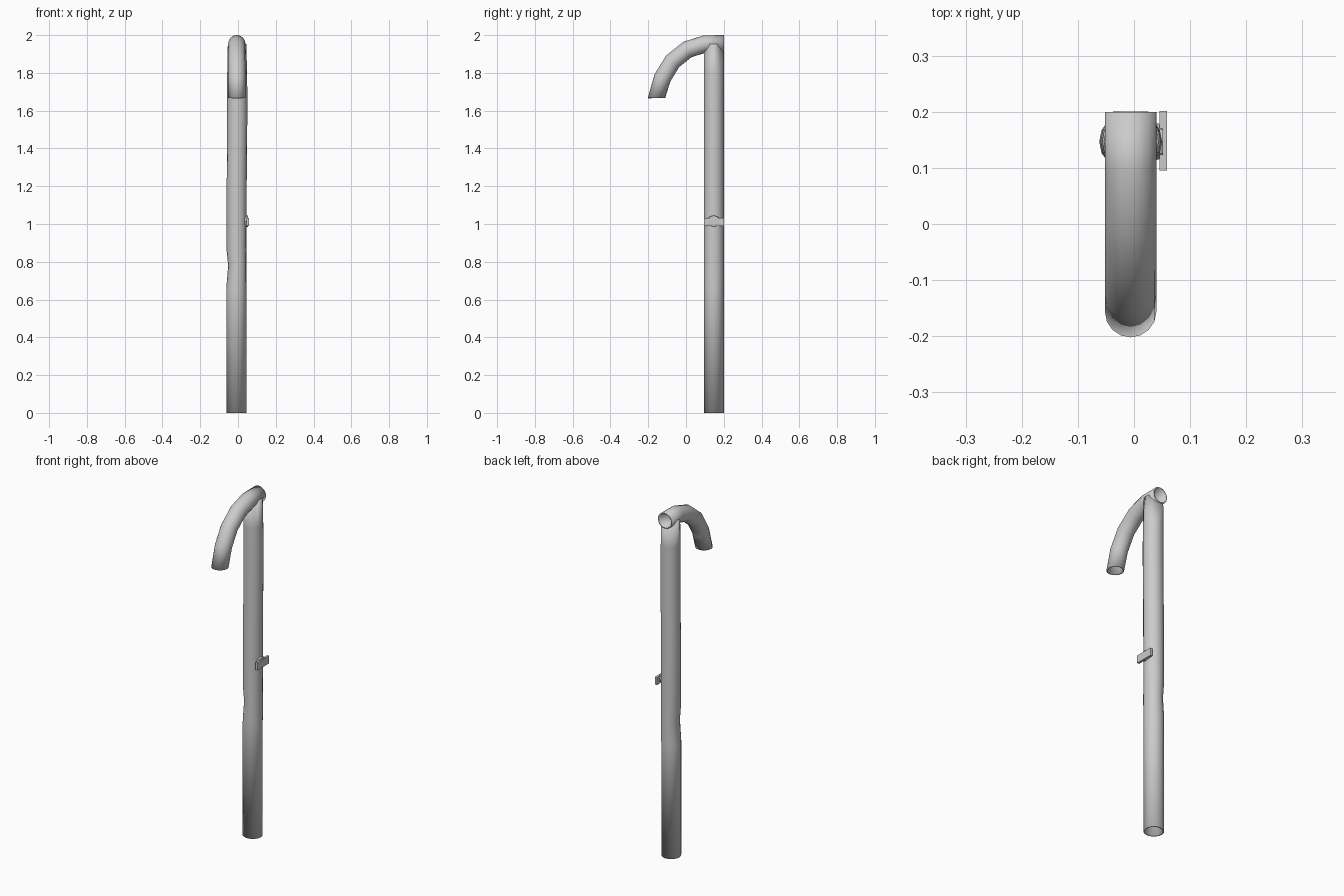
import bpy, bmesh
from math import cos, sin, pi, sqrt
from mathutils import Vector

cube = bpy.data.objects.get("Cube")
if cube:
    bpy.data.objects.remove(cube)

SIDES = 16
CX, POST_Y = -0.006, 0.147
POST_R, HOOK_R, HOOK_Z = 0.053, 0.046, 1.954

grey = bpy.data.materials.new("galvanised grey")
grey.use_nodes = True
grey.diffuse_color = (0.6, 0.6, 0.6, 1)
grey.node_tree.nodes["Principled BSDF"].inputs["Base Color"].default_value = (0.6, 0.6, 0.6, 1)


def finish(name, bm):
    bmesh.ops.recalc_face_normals(bm, faces=bm.faces)
    mesh = bpy.data.meshes.new(name)
    bm.to_mesh(mesh)
    bm.free()
    obj = bpy.data.objects.new(name, mesh)
    bpy.context.collection.objects.link(obj)
    mesh.materials.append(grey)
    bpy.ops.object.select_all(action='DESELECT')
    obj.select_set(True)
    bpy.context.view_layer.objects.active = obj
    bpy.ops.object.shade_smooth_by_angle(angle=0.7)
    return obj


def tube(name, rings, wall=0.007):
    """Open pipe skinned over a list of point rings, with a thin wall."""
    bm = bmesh.new()
    loops = [[bm.verts.new(p) for p in ring] for ring in rings]
    for a, b in zip(loops, loops[1:]):
        for i in range(SIDES):
            j = (i + 1) % SIDES
            bm.faces.new((a[i], a[j], b[j], b[i]))
    obj = finish(name, bm)
    solid = obj.modifiers.new("wall", 'SOLIDIFY')
    solid.thickness = wall
    solid.offset = -1
    return obj


angles = [2 * pi * i / SIDES for i in range(SIDES)]

# Upright post: slightly bent, dented on its right side, saddle-cut at the top
sections = [(0, -0.062, 0.045), (0.66, -0.062, 0.045), (0.78, -0.052, 0.045),
            (0.86, -0.06, 0.045), (1.2, -0.06, 0.046), (1.4, -0.058, 0.048),
            (1.65, -0.057, 0.05), (1.8, -0.057, 0.048), (HOOK_Z, -0.054, 0.044)]
post_rings = []
for z, left, right in sections:
    ring = []
    for a in angles:
        x = (left + right) / 2 + (right - left) / 2 * cos(a)
        top = z
        if z == HOOK_Z:
            top = z - sqrt(max(0, HOOK_R ** 2 - (x - CX) ** 2))
        ring.append((x, POST_Y + POST_R * sin(a), top))
    post_rings.append(ring)
tube("upright_post", post_rings)

# Curved spout pipe, running forward from the post and bending down
path = [Vector((CX, y, z)) for y, z in
        [(0.2, HOOK_Z), (0.1, 1.953), (0.008, 1.924), (-0.071, 1.861),
         (-0.125, 1.773), (-0.156, 1.667)]]
side = Vector((1, 0, 0))
hook_rings = []
for i, p in enumerate(path):
    if i == 0:
        tangent = Vector((0, -1, 0))
    elif i == len(path) - 1:
        tangent = Vector((0, 0, -1))
    else:
        tangent = ((path[i + 1] - p).normalized() + (p - path[i - 1]).normalized()).normalized()
    up = side.cross(tangent)
    hook_rings.append([p + HOOK_R * (cos(a) * side + sin(a) * up) for a in angles])
tube("curved_spout", hook_rings)

# Flat bracket on the left of the post
bm = bmesh.new()
bmesh.ops.create_cube(bm, size=1)
for v in bm.verts:
    v.co = Vector((0.052 + v.co.x * 0.013, 0.148 + v.co.y * 0.106, 1.011 + v.co.z * 0.044))
finish("bracket_plate", bm)

# Stud joining the bracket to the post
bm = bmesh.new()
bmesh.ops.create_cone(bm, cap_ends=True, segments=8, radius1=0.034, radius2=0.03, depth=0.018)
for v in bm.verts:
    v.co = Vector((0.043 + v.co.z, POST_Y + v.co.x, 1.015 + v.co.y))
finish("bracket_stud", bm)
